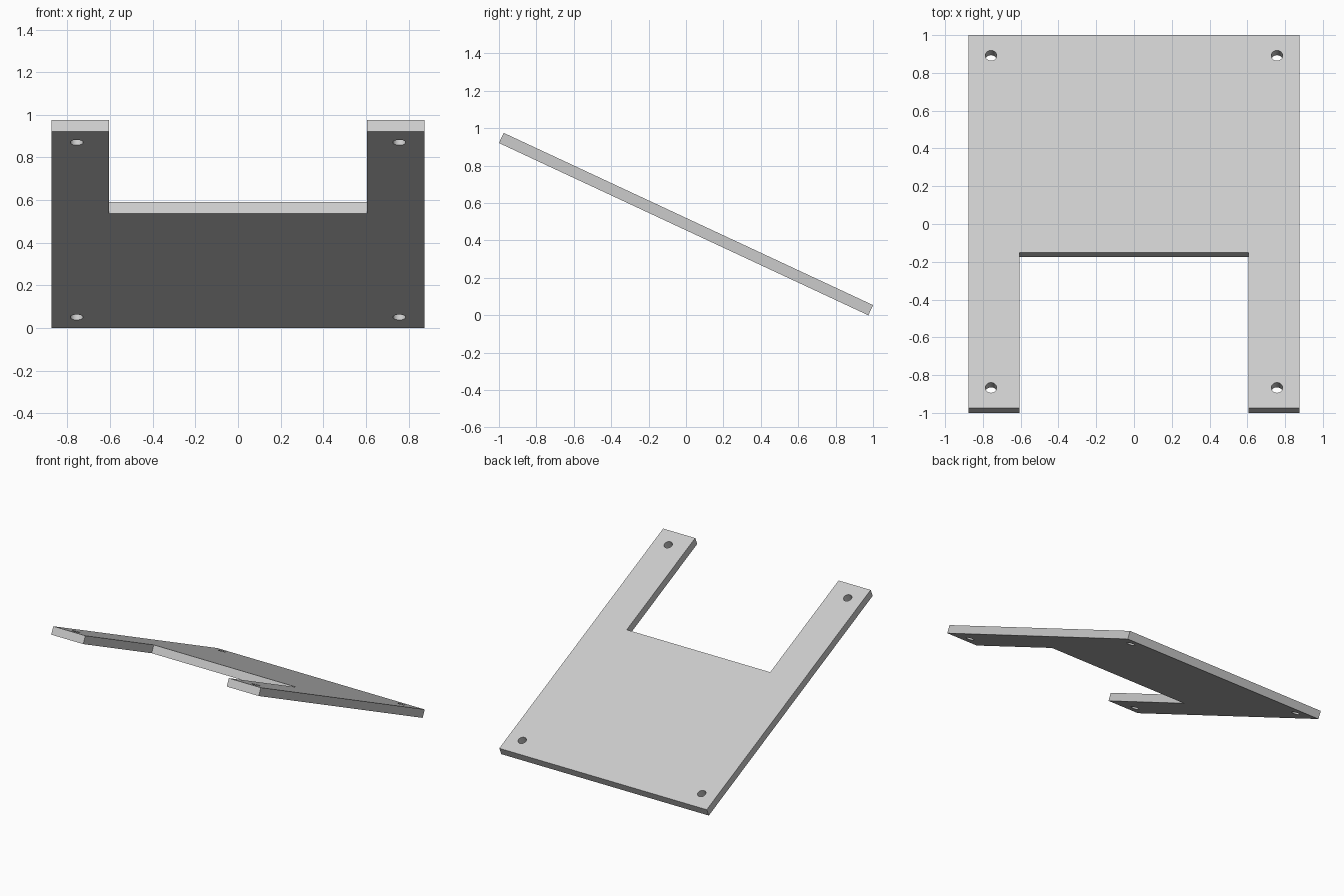
import bpy, bmesh, math
from mathutils import Matrix

if "Cube" in bpy.data.objects:
    bpy.data.objects.remove(bpy.data.objects["Cube"])

TILT = math.radians(-25)
LENGTH, HALF_W, THICK = 2.179, 0.875, 0.06
NOTCH_W, NOTCH_Y = 0.605, -0.18
HOLE_X, HOLE_Y, HOLE_R = 0.757, 0.97, 0.03
CENTRE_Z = 0.4876


def make_object(name, bm):
    """Turn a bmesh into an object lying in the tilted plate plane."""
    bmesh.ops.recalc_face_normals(bm, faces=bm.faces)
    mesh = bpy.data.meshes.new(name)
    bm.to_mesh(mesh)
    bm.free()
    obj = bpy.data.objects.new(name, mesh)
    bpy.context.collection.objects.link(obj)
    obj.location.z = CENTRE_Z
    obj.rotation_euler.x = TILT
    return obj


# Plate: U-shaped outline (right half mirrored), extruded to thickness
half = [(HALF_W, LENGTH / 2), (HALF_W, -LENGTH / 2),
        (NOTCH_W, -LENGTH / 2), (NOTCH_W, NOTCH_Y)]
outline = half + [(-x, y) for x, y in reversed(half)]
bm = bmesh.new()
face = bm.faces.new([bm.verts.new((x, y, -THICK / 2)) for x, y in outline])
top = bmesh.ops.extrude_face_region(bm, geom=[face], use_keep_orig=True)["geom"]
bmesh.ops.translate(bm, vec=(0, 0, THICK),
                    verts=[v for v in top if isinstance(v, bmesh.types.BMVert)])
plate = make_object("notched_plate", bm)

# Screw holes: one hidden cutter with a cylinder near each corner
bm = bmesh.new()
for x in (-HOLE_X, HOLE_X):
    for y in (-HOLE_Y, HOLE_Y):
        bmesh.ops.create_cone(bm, cap_ends=True, segments=32, radius1=HOLE_R,
                              radius2=HOLE_R, depth=THICK * 3,
                              matrix=Matrix.Translation((x, y, 0)))
for f in bm.faces:
    f.smooth = len(f.verts) == 4
cutter = make_object("hole_cutter", bm)
cutter.hide_render = True
cutter.display_type = 'WIRE'

holes = plate.modifiers.new("screw_holes", 'BOOLEAN')
holes.operation = 'DIFFERENCE'
holes.solver = 'EXACT'
holes.object = cutter
